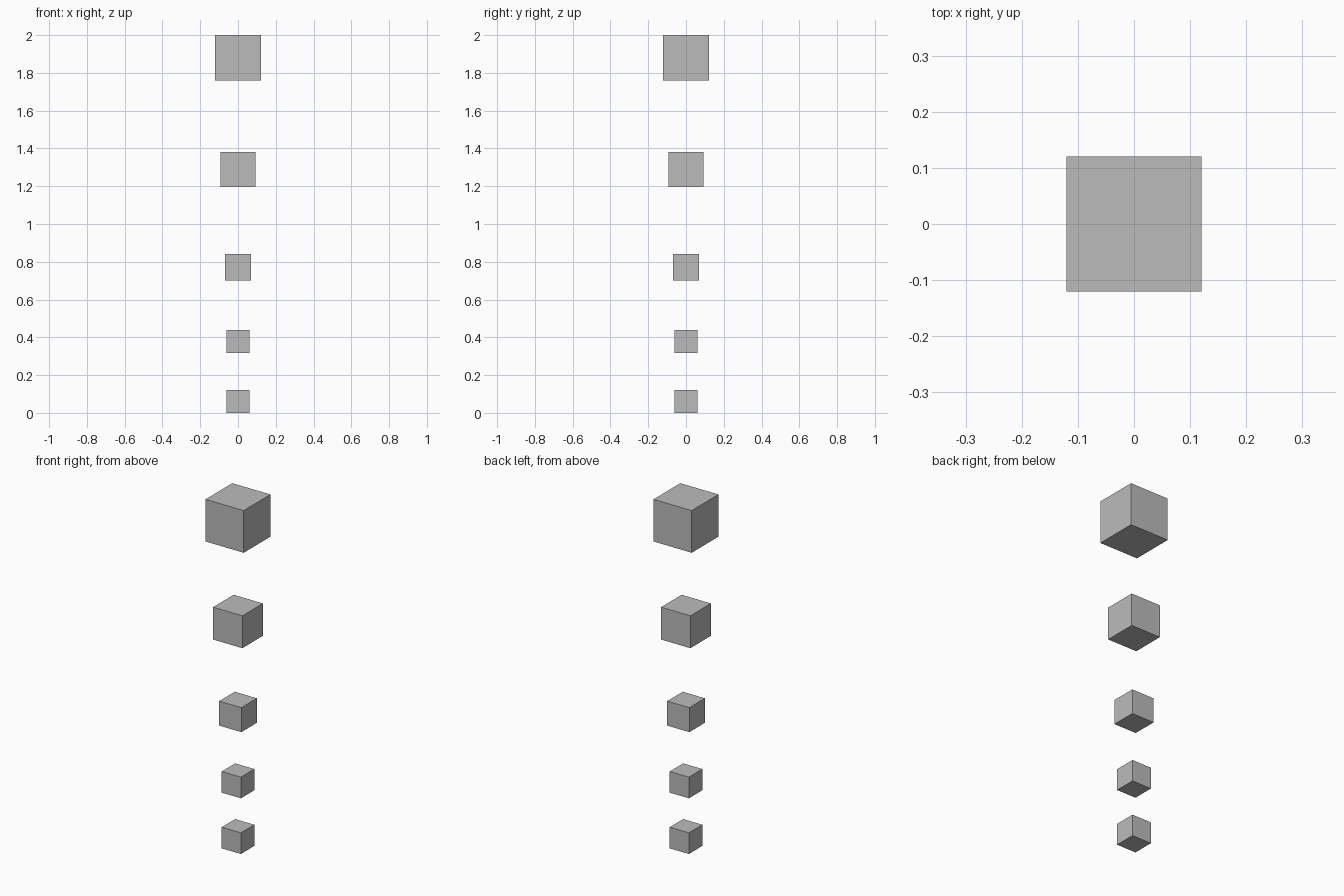
import bpy

# Remove only the default cube
default = bpy.data.objects.get("Cube")
if default:
    bpy.data.objects.remove(default, do_unlink=True)

# Single plain grey material
GREY = (0.5, 0.5, 0.5, 1.0)
grey = bpy.data.materials.new("plain_grey")
grey.use_nodes = True
grey.diffuse_color = GREY
grey.node_tree.nodes["Principled BSDF"].inputs["Base Color"].default_value = GREY


def add_block(name, size, bottom):
    """Add a flat-faced cube resting at the given height."""
    bpy.ops.mesh.primitive_cube_add(size=size, location=(0, 0, bottom + size / 2))
    block = bpy.context.object
    block.name = name
    block.data.materials.append(grey)


# Floating column of cubes, growing upwards: name, edge length, bottom height
blocks = [
    ("bottom_block", 0.121, 0.0),
    ("lower_block", 0.121, 0.318),
    ("middle_block", 0.14, 0.702),
    ("upper_block", 0.185, 1.196),
    ("top_block", 0.241, 1.759),
]
for name, size, bottom in blocks:
    add_block(name, size, bottom)
